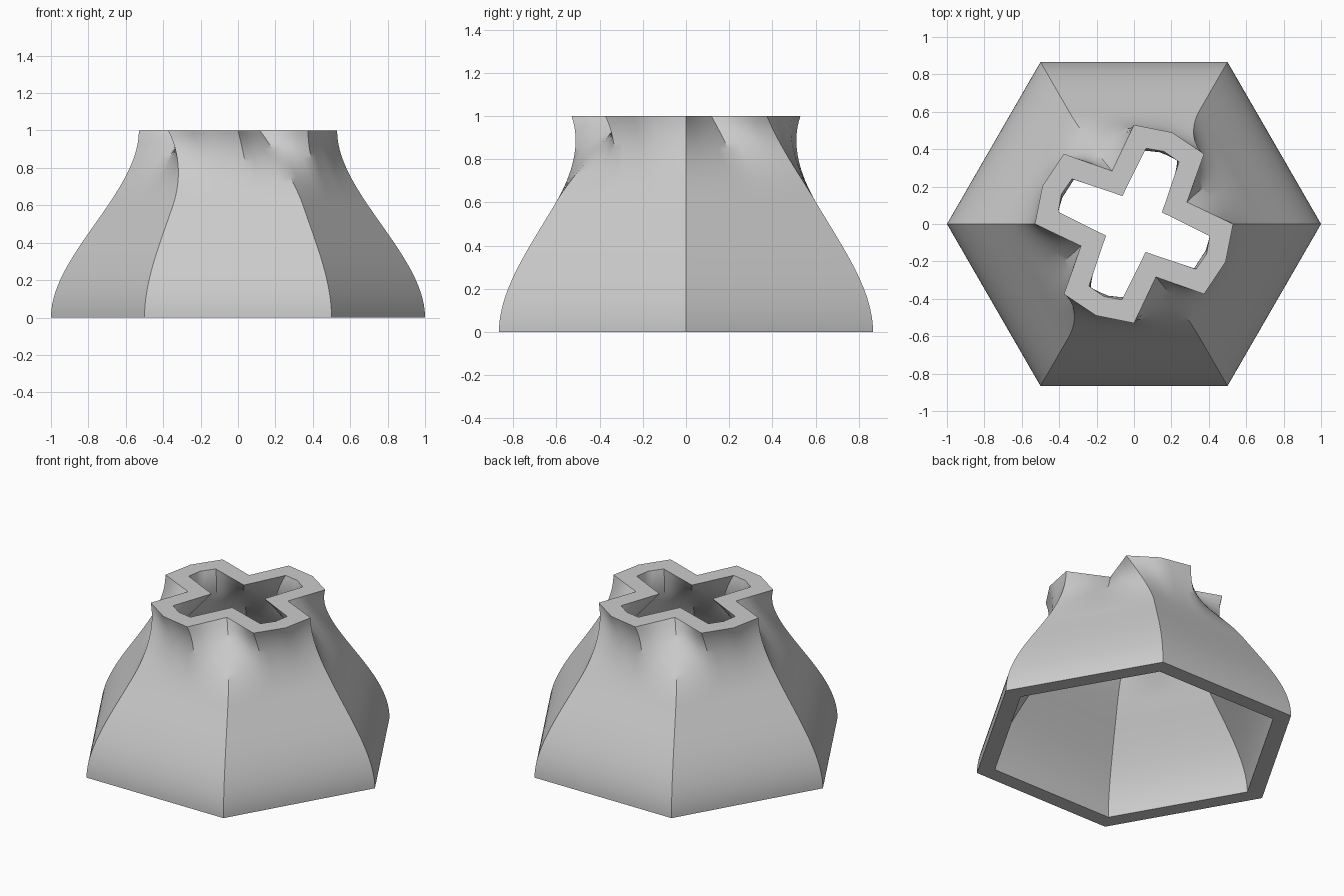
import bpy, bmesh, math
from mathutils import Vector

cube = bpy.data.objects.get("Cube")
if cube:
    bpy.data.objects.remove(cube, do_unlink=True)

RINGS = 40        # levels from base to mouth
STEPS = 4         # samples per mouth edge
# Hexagon position (in sides) that each mouth corner of one half flows down to
HEX_POS = [0, 0.5, 1, 1.3, 1.6, 2, 2.4, 2.7]


def polar(radius, degrees):
    a = math.radians(degrees)
    return Vector((radius * math.cos(a), radius * math.sin(a)))


def hex_point(t):
    side = math.floor(t)
    return polar(1, 60 * side).lerp(polar(1, 60 * side + 60), t - side)


def mouth_corners(quarter):
    """Cross outline: four (radius, angle) corners repeated every quarter turn."""
    return [polar(r, a + 90 * q) for q in range(4) for r, a in quarter]


def wall_loops(bm, base_r, top_r, quarter):
    """Stack of vertex loops morphing from a hexagon to the cross mouth."""
    corners = mouth_corners(quarter)
    pos = HEX_POS + [p + 3 for p in HEX_POS] + [6]
    pairs = []
    for i in range(16):
        for k in range(STEPS):
            f = k / STEPS
            cross = corners[i].lerp(corners[(i + 1) % 16], f) / top_r
            pairs.append((hex_point(pos[i] + (pos[i + 1] - pos[i]) * f), cross))
    loops = []
    for n in range(RINGS + 1):
        z = n / RINGS
        size = base_r + (top_r - base_r) * z * z * (3 - 2 * z)
        blend = max(0, (z - 0.6) / 0.4) ** 2     # cross appears near the mouth
        loops.append([bm.verts.new((*(h.lerp(c, blend) * size), z)) for h, c in pairs])
    return loops


def bridge(bm, a, b):
    for i in range(len(a)):
        j = (i + 1) % len(a)
        bm.faces.new((a[i], a[j], b[j], b[i]))


bm = bmesh.new()
# Outer and inner walls
outer = wall_loops(bm, 1, 0.53, [(0.53, 0), (0.306, 22.5), (0.53, 45), (0.53, 67.5)])
inner = wall_loops(bm, 0.885, 0.41, [(0.41, -9), (0.162, 22.5), (0.41, 54), (0.42, 67.5)])
for lower, upper in zip(outer, outer[1:]):
    bridge(bm, lower, upper)
for lower, upper in zip(inner, inner[1:]):
    bridge(bm, upper, lower)
# Flat rims at mouth and base
bridge(bm, outer[-1], inner[-1])
bridge(bm, inner[0], outer[0])
bmesh.ops.recalc_face_normals(bm, faces=bm.faces)

mesh = bpy.data.meshes.new("hollow_shell")
bm.to_mesh(mesh)
bm.free()
shell = bpy.data.objects.new("hollow_shell", mesh)
bpy.context.collection.objects.link(shell)

# Plain grey material
grey = bpy.data.materials.new("plain grey")
grey.use_nodes = True
colour = (0.6, 0.6, 0.6, 1)
grey.diffuse_color = colour
grey.node_tree.nodes["Principled BSDF"].inputs["Base Color"].default_value = colour
mesh.materials.append(grey)

bpy.ops.object.select_all(action="DESELECT")
shell.select_set(True)
bpy.context.view_layer.objects.active = shell
bpy.ops.object.shade_smooth_by_angle(angle=math.radians(30))
